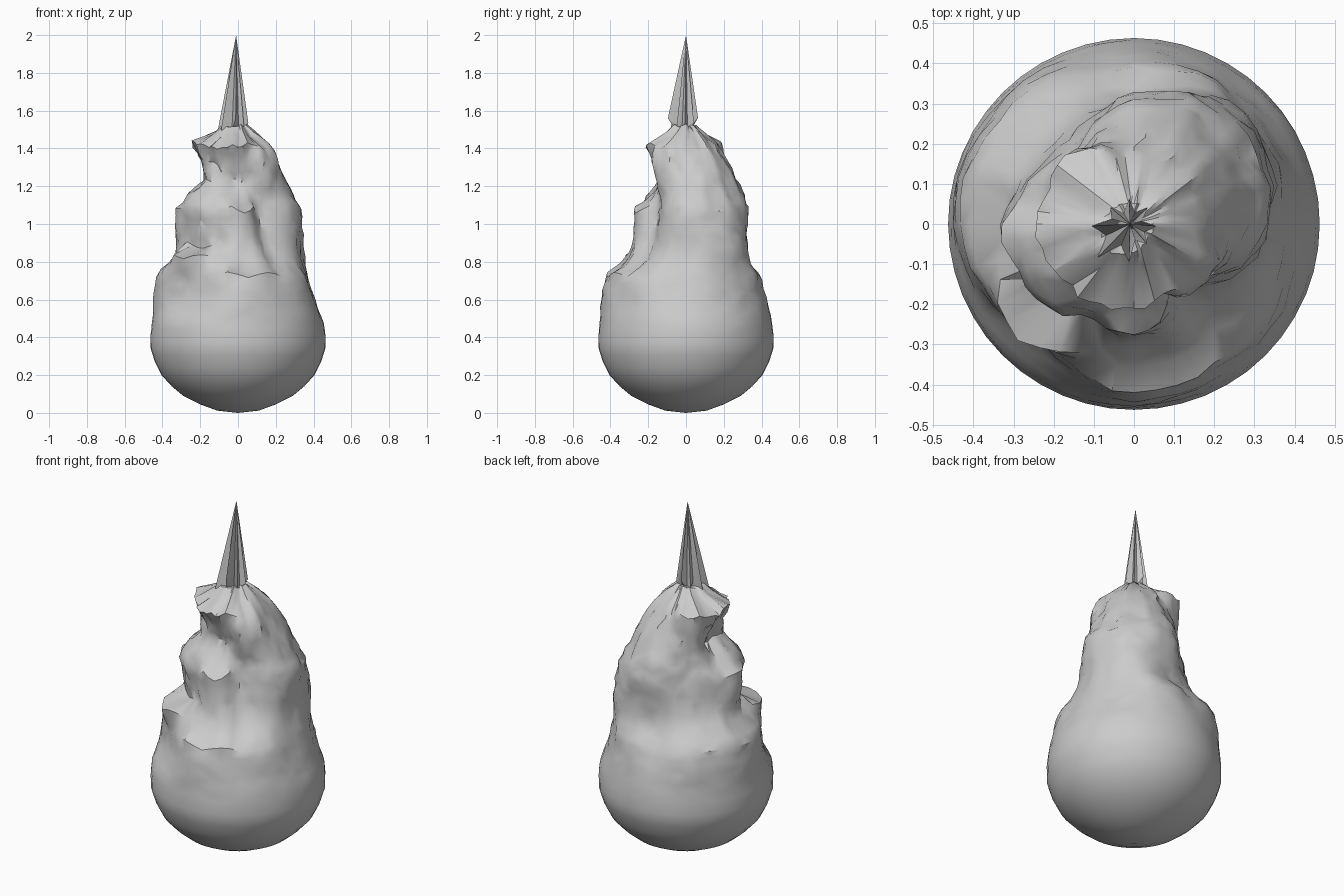
import bpy, bmesh, math, random
from mathutils import noise, Vector

if "Cube" in bpy.data.objects:
    bpy.data.objects.remove(bpy.data.objects["Cube"])

random.seed(4)
SEG = 48

# round bowl at the bottom: height, radius
BOWL = [(0.012, .11), (.045, .2), (.09, .29), (.14, .35), (.2, .405), (.27, .44),
        (.34, .462), (.41, .463), (.48, .455)]
# flame outline: height -> radius towards E, NE, N, NW, W, SW, S, SE
FLAME = {
    .60: (.415, .42, .43, .44, .45, .385, .445, .43),
    .73: (.37, .40, .39, .42, .44, .37, .42, .40),
    .77: (.36, .39, .34, .39, .41, .385, .35, .34),
    .83: (.345, .385, .315, .33, .33, .40, .30, .29),
    .89: (.335, .38, .315, .29, .32, .25, .285, .255),
    1.08: (.325, .35, .325, .25, .335, .29, .27, .225),
    1.15: (.285, .32, .305, .23, .26, .27, .18, .22),
    1.23: (.25, .28, .265, .225, .17, .20, .13, .235),
    1.33: (.205, .235, .21, .235, .20, .19, .165, .24),
    1.42: (.155, .165, .155, .24, .245, .225, .215, .19),
    1.48: (.10, .10, .09, .10, .12, .14, .11, .09),
    1.52: (.05, .05, .05, .06, .08, .09, .07, .05),
}
LEVELS = [(z, (r,) * 8) for z, r in BOWL] + list(FLAME.items())
# upright furrows between tongues: angle (degrees), bottom, top, depth
FURROWS = [(303, .8, 1.4, .045), (165, .85, 1.4, .03), (245, .85, 1.2, .03), (110, .9, 1.4, .02)]


def around(row, a):
    """Radius of one level at angle a, eased between the eight directions."""
    t = (a / math.tau * 8) % 8
    i, f = int(t), t % 1
    f = f * f * (3 - 2 * f)
    return row[i] * (1 - f) + row[(i + 1) % 8] * f


def radius(z, a):
    for (z0, r0), (z1, r1) in zip(LEVELS, LEVELS[1:]):
        if z <= z1:
            f = (z - z0) / (z1 - z0)
            return around(r0, a) * (1 - f) + around(r1, a) * f
    return around(LEVELS[-1][1], a)


def loft(name, rings, bottom, top):
    """Skin rings of points, closed by a point at each end."""
    bm = bmesh.new()
    vr = [[bm.verts.new(p) for p in ring] for ring in rings]
    n = len(rings[0])
    lo, hi = bm.verts.new(bottom), bm.verts.new(top)
    for i in range(n):
        j = (i + 1) % n
        bm.faces.new((lo, vr[0][j], vr[0][i]))
        bm.faces.new((hi, vr[-1][i], vr[-1][j]))
        for a, b in zip(vr, vr[1:]):
            bm.faces.new((a[i], a[j], b[j], b[i]))
    bmesh.ops.triangulate(bm, faces=[f for f in bm.faces if len(f.verts) > 3])
    me = bpy.data.meshes.new(name)
    bm.to_mesh(me)
    bm.free()
    ob = bpy.data.objects.new(name, me)
    bpy.context.collection.objects.link(ob)
    bpy.ops.object.select_all(action='DESELECT')
    bpy.context.view_layer.objects.active = ob
    ob.select_set(True)
    bpy.ops.object.shade_smooth_by_angle(angle=math.radians(40))
    return ob


# flame body: level heights subdivided, lumpy above the bowl
heights = []
for (z0, _), (z1, _) in zip(LEVELS, LEVELS[1:]):
    k = max(1, round((z1 - z0) / .045))
    heights += [z0 + (z1 - z0) * i / k for i in range(k)]
heights.append(LEVELS[-1][0])

rings = []
for z in heights:
    rough = min(1, max(0, (z - .4) / .35)) * min(1, (1.56 - z) / .12)
    ring = []
    for i in range(SEG):
        a = math.tau * i / SEG
        d = Vector((math.cos(a), math.sin(a), 0))
        lump = noise.noise(Vector((d.x * 2.5, d.y * 2.5, z * 2.5)))
        # ledges wander up and down so the tongues have ragged tops
        wander = .03 * rough * noise.noise(Vector((d.x * 4, d.y * 4, 7 + z)))
        r = radius(z, a) + rough * (.018 * lump + random.uniform(-.008, .008))
        for deg, lo, hi, depth in FURROWS:
            if lo < z < hi:
                swell = math.sin((z - lo) / (hi - lo) * math.pi)
                r -= depth * swell * max(0, math.cos(a - math.radians(deg))) ** 40
        ring.append((d.x * r, d.y * r, z + wander + rough * random.uniform(-.008, .008)))
    rings.append(ring)
loft("flame_body", rings, (0, 0, 0), (-.01, 0, 1.52))

# pleated spike at the tip, wider towards the front left
ring = []
for i in range(16):
    a = math.tau * i / 16
    r = .068 + .045 * max(0, math.cos(a - math.radians(225))) ** 2
    r *= random.uniform(.45, .65) if i % 2 else random.uniform(.9, 1.05)
    ring.append((-.012 + r * math.cos(a), -.005 + r * math.sin(a), 1.53 + random.uniform(-.035, .035)))
loft("flame_spike", [ring], (0, 0, 1.47), (-.01, 0, 2.0))
